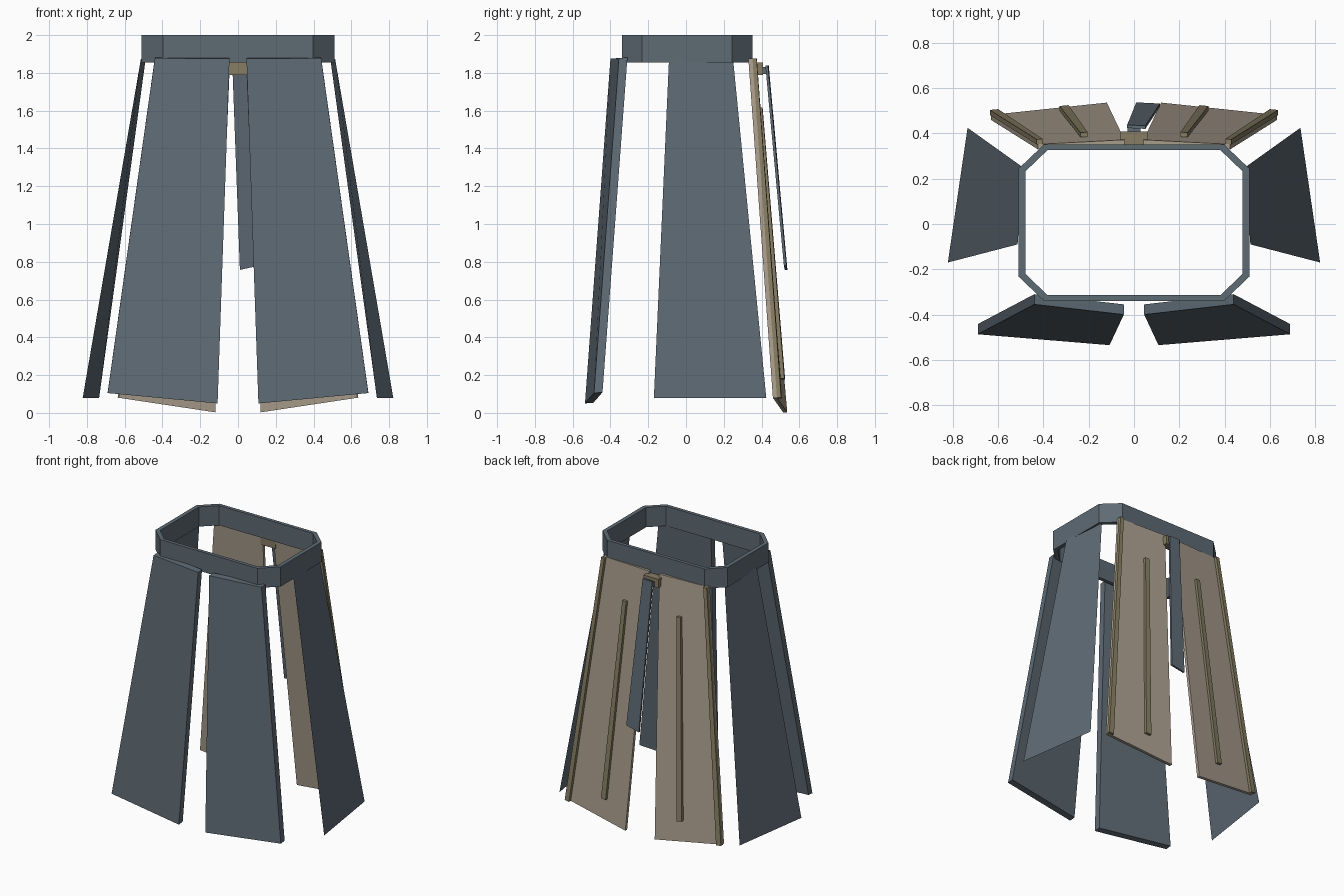
import bpy, bmesh
from mathutils import Vector

if "Cube" in bpy.data.objects:
    bpy.data.objects.remove(bpy.data.objects["Cube"])


def material(name, rgb):
    m = bpy.data.materials.new(name)
    m.diffuse_color = (*rgb, 1)
    m.use_nodes = True
    m.node_tree.nodes["Principled BSDF"].inputs["Base Color"].default_value = m.diffuse_color
    return m


SLATE = material("slate_plate", (0.112, 0.145, 0.175))
CLOTH = material("tan_cloth", (0.40, 0.34, 0.265))
TRIM = material("brown_trim", (0.245, 0.205, 0.125))


def finish(bm, name, mat, mirror=False):
    bmesh.ops.recalc_face_normals(bm, faces=bm.faces[:])
    me = bpy.data.meshes.new(name)
    bm.to_mesh(me)
    bm.free()
    me.materials.append(mat)
    ob = bpy.data.objects.new(name, me)
    bpy.context.collection.objects.link(ob)
    if mirror:
        mod = ob.modifiers.new("mirror", 'MIRROR')
        mod.use_mirror_merge = False
    return ob


def slab(name, quad, offset, mat, mirror=True):
    """Quad extruded along an offset; no offset leaves a thin sheet."""
    bm = bmesh.new()
    a = [bm.verts.new(p) for p in quad]
    bm.faces.new(a)
    if offset:
        b = [bm.verts.new(Vector(p) + Vector(offset)) for p in quad]
        bm.faces.new(b[::-1])
        for i in range(4):
            j = (i + 1) % 4
            bm.faces.new((a[j], a[i], b[i], b[j]))
    return finish(bm, name, mat, mirror)


def box(name, lo, hi, mat):
    (x0, y0, z0), (x1, y1, z1) = lo, hi
    quad = [(x0, y0, z0), (x1, y0, z0), (x1, y0, z1), (x0, y0, z1)]
    return slab(name, quad, (0, y1 - y0, 0), mat, mirror=False)


# Belt: hollow octagonal ring
def octagon(x, y, cx, cy):
    return [(cx, -y), (x, -cy), (x, cy), (cx, y), (-cx, y), (-x, cy), (-x, -cy), (-cx, -y)]


bm = bmesh.new()
rings = []
for pts, z in ((octagon(.51, .346, .397, .238), 1.855), (octagon(.51, .346, .397, .238), 2.0),
               (octagon(.48, .32, .382, .226), 2.0), (octagon(.48, .32, .382, .226), 1.855)):
    rings.append([bm.verts.new((x, y + .006, z)) for x, y in pts])
for k in range(4):
    r, s = rings[k], rings[(k + 1) % 4]
    for i in range(8):
        j = (i + 1) % 8
        bm.faces.new((r[i], r[j], s[j], s[i]))
finish(bm, "belt", SLATE)

# Front armour panels
slab("front_panel", [(.045, -.40, 1.875), (.44, -.355, 1.878), (.69, -.487, .105), (.108, -.535, .05)],
     (0, .045, .004), SLATE)

# Side panels: thin flared sheets
slab("side_panel", [(.514, -.09, 1.875), (.49, .25, 1.865), (.735, .425, .08), (.822, -.17, .08)],
     None, SLATE)

# Back cloth panels: inner, outer corners at the top and bottom
TI, TO = Vector((.042, .372, 1.875)), Vector((.425, .352, 1.875))
BI, BO = Vector((.12, .536, .003)), Vector((.632, .482, .08))
slab("back_panel", [TI, TO, BO, BI], (0, -.022, 0), CLOTH)


def on_panel(x, t):
    """Point on the back face at fraction t downwards, at width x."""
    a, b = TI.lerp(BI, t), TO.lerp(BO, t)
    return a.lerp(b, (x - a.x) / (b.x - a.x))


# Slats fixed to the back panels
slab("middle_slat", [on_panel(.205, .14), on_panel(.237, .14), on_panel(.329, .92), on_panel(.289, .92)],
     (0, .02, 0), TRIM)
slab("edge_slat", [on_panel(.403, 0), on_panel(.43, 0), on_panel(.637, 1), on_panel(.60, 1)],
     (0, .022, 0), TRIM)

# Rear buckle, hanger and hanging strap
box("buckle", (-.06, .35, 1.79), (.06, .408, 1.855), TRIM)
box("strap_hanger", (-.028, .40, 1.795), (.028, .428, 1.83), SLATE)
slab("rear_strap", [(-.03, .438, 1.84), (.05, .434, 1.84), (.115, .532, .78), (.01, .537, .757)],
     (0, -.014, 0), SLATE, mirror=False)
